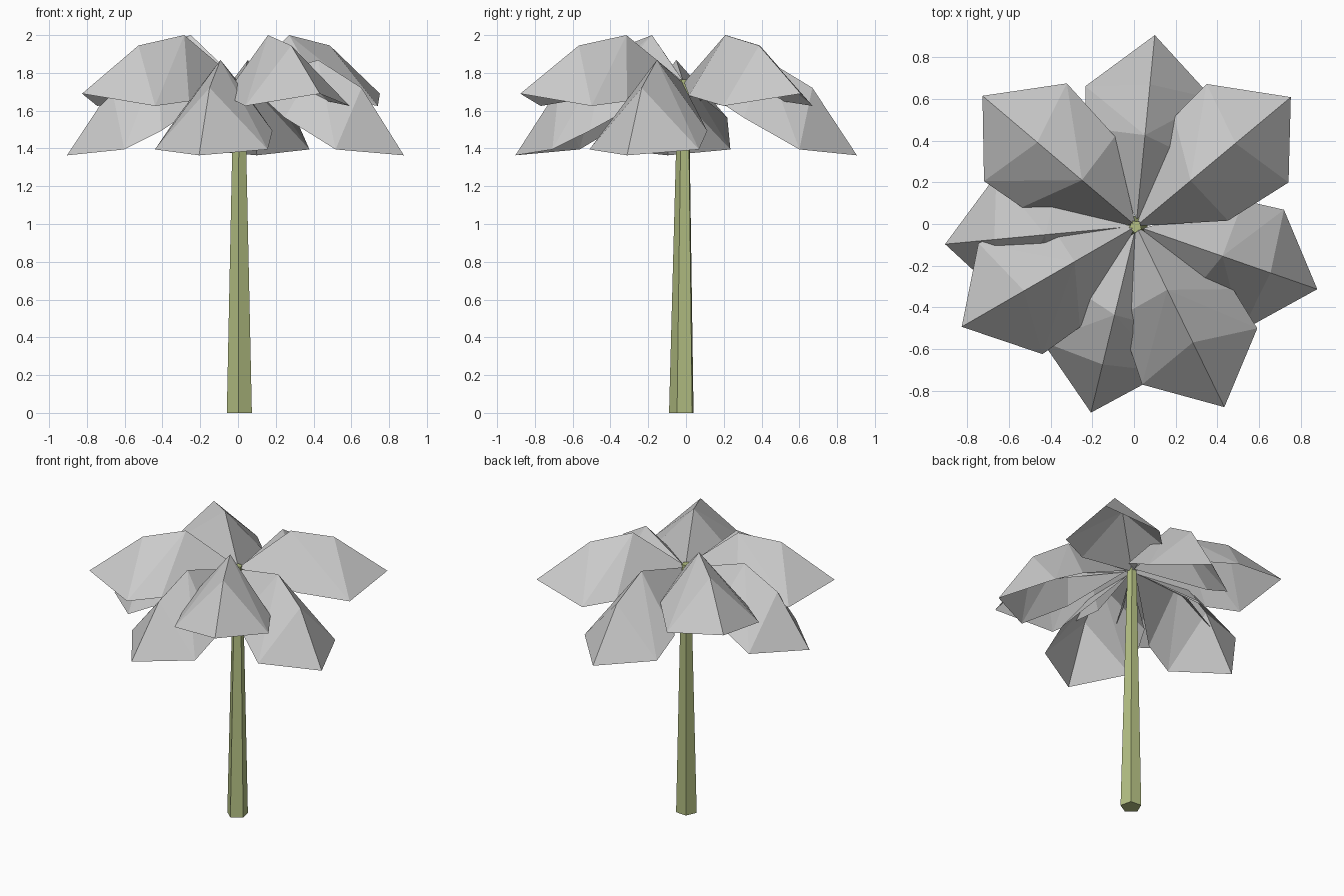
import bpy
import bmesh
from math import cos, sin, radians
from mathutils import Matrix, Vector

cube = bpy.data.objects.get("Cube")
if cube:
    bpy.data.objects.remove(cube, do_unlink=True)


def material(name, rgb):
    mat = bpy.data.materials.new(name)
    mat.use_nodes = True
    color = (*rgb, 1.0)
    mat.diffuse_color = color
    bsdf = mat.node_tree.nodes["Principled BSDF"]
    bsdf.inputs["Base Color"].default_value = color
    bsdf.inputs["Roughness"].default_value = 0.9
    return mat


def add_object(name, bm, mat):
    mesh = bpy.data.meshes.new(name)
    bm.to_mesh(mesh)
    bm.free()
    mesh.materials.append(mat)
    obj = bpy.data.objects.new(name, mesh)
    bpy.context.collection.objects.link(obj)
    return obj


leaf_grey = material("leaf grey", (0.6, 0.6, 0.6))
trunk_green = material("trunk green", (0.46, 0.53, 0.23))

# Trunk: tapered five-sided column
bm = bmesh.new()
rings = []
for x, y, z, radius in ((0.009, -0.02, 0.0, 0.07), (0.007, -0.012, 1.765, 0.031)):
    angles = [radians(-95 + 72 * i) for i in range(5)]
    rings.append([bm.verts.new((x + radius * cos(a), y + radius * sin(a), z)) for a in angles])
bottom, top = rings
for i in range(5):
    j = (i + 1) % 5
    bm.faces.new((bottom[i], bottom[j], top[j], top[i]))
bm.faces.new(bottom[::-1])
bm.faces.new(top)
add_object("trunk", bm, trunk_green)

# Leaf: raised centre ridge with two drooping, slightly uneven sides
CROWN = Vector((0.01, -0.01, 1.75))
RIDGE = [(0, 0, 0), (0.34, 0, 0.25), (0.62, 0, 0.195), (0.965, 0, -0.06)]
SIDES = [
    [(0.475, 0.285, -0.1), (0.695, 0.307, -0.125)],
    [(0.355, -0.262, -0.07), (0.695, -0.307, -0.125)],
]


def add_leaf(name, heading, droop, offset):
    bm = bmesh.new()
    base, peak, bend, tip = [bm.verts.new(p) for p in RIDGE]
    for flip, side in enumerate(SIDES):
        middle, corner = [bm.verts.new(p) for p in side]
        for tri in ((base, peak, middle), (peak, corner, middle),
                    (peak, bend, corner), (bend, tip, corner)):
            bm.faces.new(tri[::-1] if flip == 0 else tri)
    bm.normal_update()
    if sum(f.normal.z for f in bm.faces) < 0:
        bmesh.ops.reverse_faces(bm, faces=bm.faces[:])
    move = (Matrix.Translation(CROWN)
            @ Matrix.Rotation(radians(heading), 4, "Z")
            @ Matrix.Translation(offset)
            @ Matrix.Rotation(radians(droop), 4, "Y"))
    bm.transform(move)
    add_object(name, bm, leaf_grey)


# Upper and lower tiers of the crown
for i, heading in enumerate((39.8, 139.7, 210, 296)):
    add_leaf(f"upper_leaf_{i + 1}", heading, 0, (0, 0, 0))
for i, heading in enumerate((84.4, 185.4, 256.4, 340.8)):
    add_leaf(f"lower_leaf_{i + 1}", heading, 20, (0.033, 0, 0))
